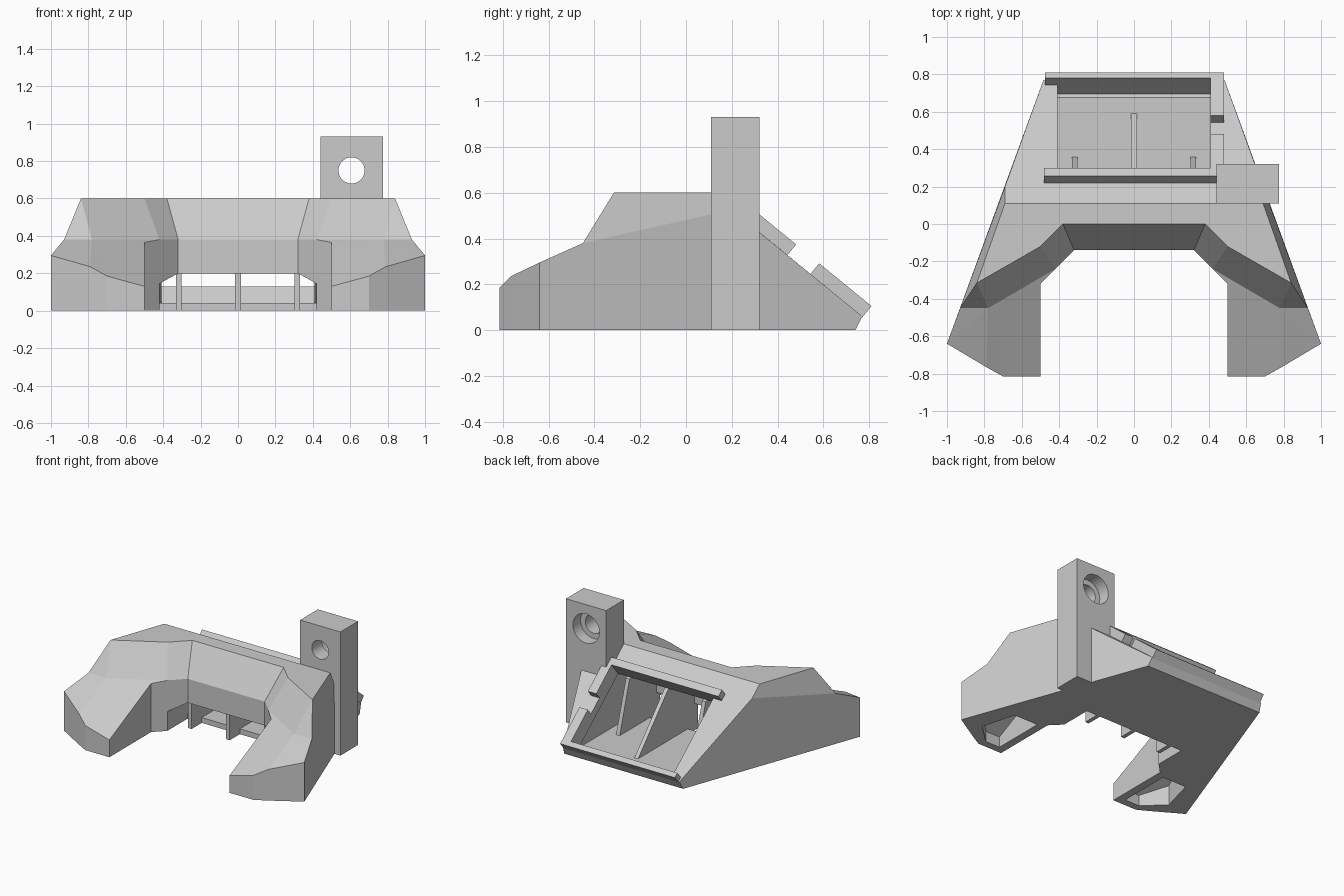
import bpy, bmesh
from mathutils import Vector

cube = bpy.data.objects.get("Cube")
if cube:
    bpy.data.objects.remove(cube, do_unlink=True)

grey = bpy.data.materials.new("plain grey")
grey.use_nodes = True
grey.diffuse_color = (0.6, 0.6, 0.6, 1)
grey.node_tree.nodes["Principled BSDF"].inputs["Base Color"].default_value = (0.6, 0.6, 0.6, 1)


def finish(name, bm):
    bmesh.ops.recalc_face_normals(bm, faces=bm.faces)
    mesh = bpy.data.meshes.new(name)
    bm.to_mesh(mesh)
    bm.free()
    mesh.materials.append(grey)
    obj = bpy.data.objects.new(name, mesh)
    bpy.context.scene.collection.objects.link(obj)
    return obj


def loft(name, first, second):
    """Solid between two matching outlines."""
    bm = bmesh.new()
    a = [bm.verts.new(p) for p in first]
    b = [bm.verts.new(p) for p in second]
    bm.faces.new(a)
    bm.faces.new(b)
    for i in range(len(a)):
        j = (i + 1) % len(a)
        bm.faces.new((a[i], a[j], b[j], b[i]))
    return finish(name, bm)


def prism_x(name, outline, x0, x1):
    """Outline of (y, z) points extruded along x."""
    return loft(name, [(x0, y, z) for y, z in outline], [(x1, y, z) for y, z in outline])


def slope_box(name, x0, x1, s0, s1, t0, t1):
    """Box aligned to the rear slope: s runs down it, t stands off it."""
    start, down = Vector((0.11, 0.6)), Vector((0.774, -0.633))
    out = Vector((0.633, 0.774))
    outline = [start + down * s + out * t for s, t in ((s0, t0), (s1, t0), (s1, t1), (s0, t1))]
    return prism_x(name, outline, x0, x1)


def cut(target, cutter):
    mod = target.modifiers.new("cut", "BOOLEAN")
    mod.operation = "DIFFERENCE"
    mod.solver = "EXACT"
    mod.object = cutter
    cutter.hide_render = True
    cutter.hide_viewport = True
    cutter.display_type = "WIRE"


def cylinder(name, x, z, radius, y0, y1):
    bpy.ops.mesh.primitive_cylinder_add(vertices=32, radius=radius, depth=y1 - y0,
                                        location=(x, (y0 + y1) / 2, z), rotation=(1.5708, 0, 0))
    obj = bpy.context.object
    obj.name = name
    obj.data.materials.append(grey)
    return obj


# Body: half outline by named corners; lower case means the corner dropped to the ground
corner = {
    "O": (0, 0, 0.6), "A": (0.38, 0, 0.6), "B": (0.5, -0.12, 0.6), "C": (0.84, -0.315, 0.6),
    "D": (0.69, 0.11, 0.6), "Q": (0, 0.11, 0.6), "S": (0, -0.14, 0.38), "E": (0.32, -0.14, 0.38),
    "F": (0.42, -0.24, 0.38), "G": (0.78, -0.45, 0.38), "H": (0.93, -0.45, 0.38),
    "I": (0.69, 0.2, 0.526), "T": (0.5, -0.32, 0.365), "J": (1, -0.64, 0.295),
    "K": (0.79, -0.765, 0.235), "L": (0.7, -0.815, 0.185), "M": (0.5, -0.815, 0.13),
    "P": (0.484, 0.77, 0.06), "R": (0, 0.77, 0.06), "p": (0.495, 0.74, 0), "r": (0, 0.74, 0),
}
for key in "SEFTMLKJ":
    x, y, z = corner[key]
    corner[key.lower()] = (x, y, 0)
faces = ("OABCDQ OSEA AEFB BFGC CGH FTG GTM GML GLK GKJ GJH SseE EefF FftT TtmM "
         "MmlL LlkK KkjJ JjpPIH CHID DIPRQ PprR srpjklmtfe").split()

bm = bmesh.new()
for side in (1, -1):
    verts = {k: bm.verts.new((x * side, y, z)) for k, (x, y, z) in corner.items()}
    for face in faces:
        bm.faces.new([verts[k] for k in face])
bmesh.ops.remove_doubles(bm, verts=bm.verts, dist=0.0001)
bmesh.ops.dissolve_limit(bm, angle_limit=0.005, verts=bm.verts, edges=bm.edges)
body = finish("body_shell", bm)

# Inner chamber, front arch, rear window and pockets under the legs
cut(body, prism_x("chamber_cutter", [(-0.08, 0.04), (0.695, 0.04), (0.08, 0.54), (0.03, 0.54),
                                     (-0.08, 0.38)], -0.419, 0.419))
arch = [(-0.42, -0.1), (-0.42, 0.145), (-0.32, 0.2), (0.32, 0.2), (0.42, 0.145), (0.42, -0.1)]
cut(body, loft("arch_cutter", [(x, -0.5, z) for x, z in arch], [(x, 0, z) for x, z in arch]))
cut(body, slope_box("window_cutter", -0.41, 0.41, 0.196, 0.817, -0.075, 0.1))
pocket = [(0.56, -0.76), (0.68, -0.76), (0.83, -0.62), (0.76, -0.36), (0.56, -0.36)]
for side in (1, -1):
    low = [(x * side, y, -0.1) for x, y in pocket]
    high = [(x * side, y, 0.08 + 0.5 * (y + 0.76)) for x, y in pocket]
    cut(body, loft("pocket_cutter", low, high))

# Raised frame around the rear window, with a gap in one side rail
slope_box("frame_top_bar", -0.48, 0.48, 0.142, 0.196, -0.005, 0.06)
slope_box("frame_bottom_bar", -0.475, 0.48, 0.817, 0.855, -0.005, 0.06)
slope_box("frame_upper_rail", 0.41, 0.48, 0.19, 0.43, -0.005, 0.06)
slope_box("frame_lower_rail", 0.41, 0.48, 0.56, 0.85, -0.005, 0.06)

# Inner ribs
for x, back in ((0, 0.6), (-0.317, 0.36), (0.317, 0.36)):
    prism_x("rib", [(-0.12, 0), (0, 0), (back, 0.03), (0.24, 0.42), (0.05, 0.5), (-0.1, 0.38),
                    (-0.12, 0.3)], x - 0.015, x + 0.015)

# Mounting post with a counterbored hole
post = prism_x("mounting_post", [(0.11, 0), (0.32, 0), (0.32, 0.93), (0.11, 0.93)], 0.44, 0.775)
cut(post, cylinder("bolt_hole_cutter", 0.607, 0.75, 0.07, 0, 0.5))
cut(post, cylinder("counterbore_cutter", 0.607, 0.75, 0.11, 0.23, 0.4))
